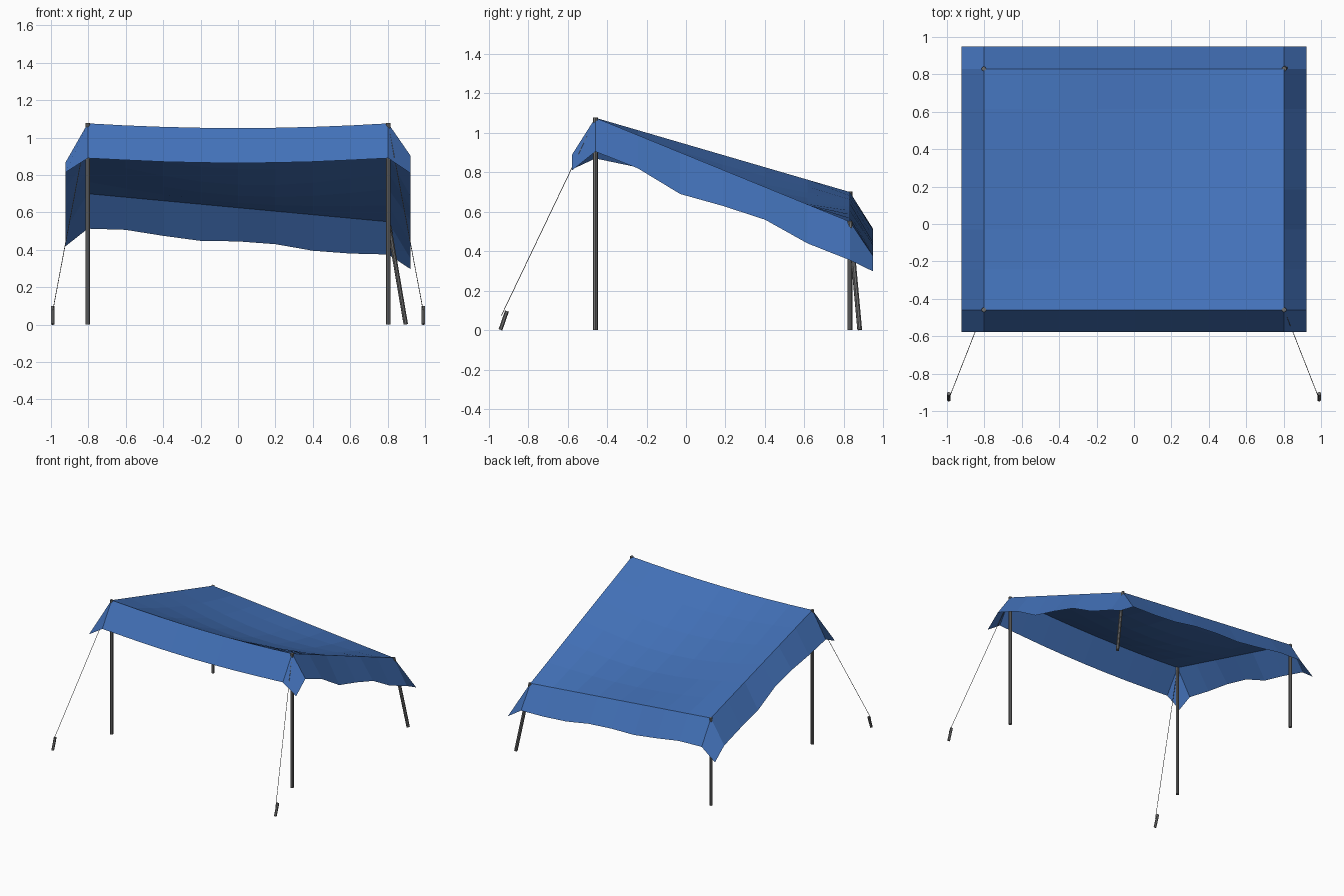
import bpy, bmesh
from math import sin, pi
from mathutils import Vector

if "Cube" in bpy.data.objects:
    bpy.data.objects.remove(bpy.data.objects["Cube"])


def material(name, rgb):
    m = bpy.data.materials.new(name)
    m.diffuse_color = (*rgb, 1)
    m.use_nodes = True
    m.node_tree.nodes["Principled BSDF"].inputs["Base Color"].default_value = m.diffuse_color
    return m


BLUE = material("blue_fabric", (0.055, 0.165, 0.48))
GREY = material("dark_grey", (0.16, 0.16, 0.16))


def make_object(name, bm, mat):
    bmesh.ops.recalc_face_normals(bm, faces=bm.faces[:])
    me = bpy.data.meshes.new(name)
    bm.to_mesh(me)
    bm.free()
    me.materials.append(mat)
    ob = bpy.data.objects.new(name, me)
    bpy.context.collection.objects.link(ob)
    return ob


def rod(name, a, b, radius, sides, mat=GREY):
    a, b = Vector(a), Vector(b)
    bm = bmesh.new()
    bmesh.ops.create_cone(bm, cap_ends=True, segments=sides, radius1=radius,
                          radius2=radius, depth=(b - a).length)
    ob = make_object(name, bm, mat)
    ob.location = (a + b) / 2
    ob.rotation_mode = 'QUATERNION'
    ob.rotation_quaternion = (b - a).to_track_quat('Z', 'Y')


# Canopy proportions: roof corners and skirt outline
X, Y0, Y1, FLARE = 0.803, -0.459, 0.83, 0.118
NX, NY = 8, 6
FRONT_Z, BACK_L, BACK_R = 1.076, 0.70, 0.55

# Skirt hem heights, corner to corner
front_hem = [0.815, 0.89, 0.88, 0.871, 0.866, 0.864, 0.866, 0.871, 0.88, 0.89, 0.81]
back_hem = [0.42, 0.513, 0.507, 0.475, 0.448, 0.445, 0.43, 0.395, 0.38, 0.375, 0.298]
left_hem = [0.87, 0.825, 0.79, 0.735, 0.63, 0.575, 0.51]
right_hem = [0.905, 0.82, 0.69, 0.63, 0.56, 0.44, 0.355]


def roof_z(s, t):
    back = BACK_L + (BACK_R - BACK_L) * s
    sag = 0.025 * 4 * s * (1 - s) * (1 - t) + 0.09 * sin(pi * s) * sin(pi * t)
    return FRONT_Z + (back - FRONT_Z) * t - sag


# Canopy: sagging roof grid with one flared skirt cell all round
bm = bmesh.new()
grid = []
for j in range(-1, NY + 2):
    row = []
    for i in range(-1, NX + 2):
        s = min(max(i / NX, 0), 1)
        t = min(max(j / NY, 0), 1)
        x = -X + 2 * X * s + FLARE * ((i > NX) - (i < 0))
        y = Y0 + (Y1 - Y0) * t + FLARE * ((j > NY) - (j < 0))
        if j < 0:
            z = front_hem[i + 1]
        elif j > NY:
            z = back_hem[i + 1]
        elif i < 0:
            z = left_hem[j]
        elif i > NX:
            z = right_hem[j]
        else:
            z = roof_z(s, t)
        row.append(bm.verts.new((x, y, z)))
    grid.append(row)
for j in range(NY + 2):
    for i in range(NX + 2):
        bm.faces.new((grid[j][i], grid[j][i + 1], grid[j + 1][i + 1], grid[j + 1][i]))
make_object("canopy", bm, BLUE)

# Front poles, guy ropes and ground stakes, mirrored
for side, sx in (("left", -1), ("right", 1)):
    rod(f"front_pole_{side}", (sx * X, Y0, 0), (sx * X, Y0, FRONT_Z + 0.002), 0.0125, 8)
    rod(f"guy_rope_{side}", (sx * X, Y0, FRONT_Z - 0.005), (sx * 0.99, -0.935, 0.075), 0.0018, 6)
    rod(f"stake_{side}", (sx * 0.99, -0.94, 0.002), (sx * 0.99, -0.907, 0.097), 0.01, 6)

# Back poles, the right one leaning outward
rod("back_pole_left", (-X, Y1, 0), (-X, Y1, BACK_L + 0.002), 0.0125, 8)
rod("back_pole_right", (0.897, 0.88, 0.002), (X, Y1, BACK_R + 0.002), 0.0125, 8)
